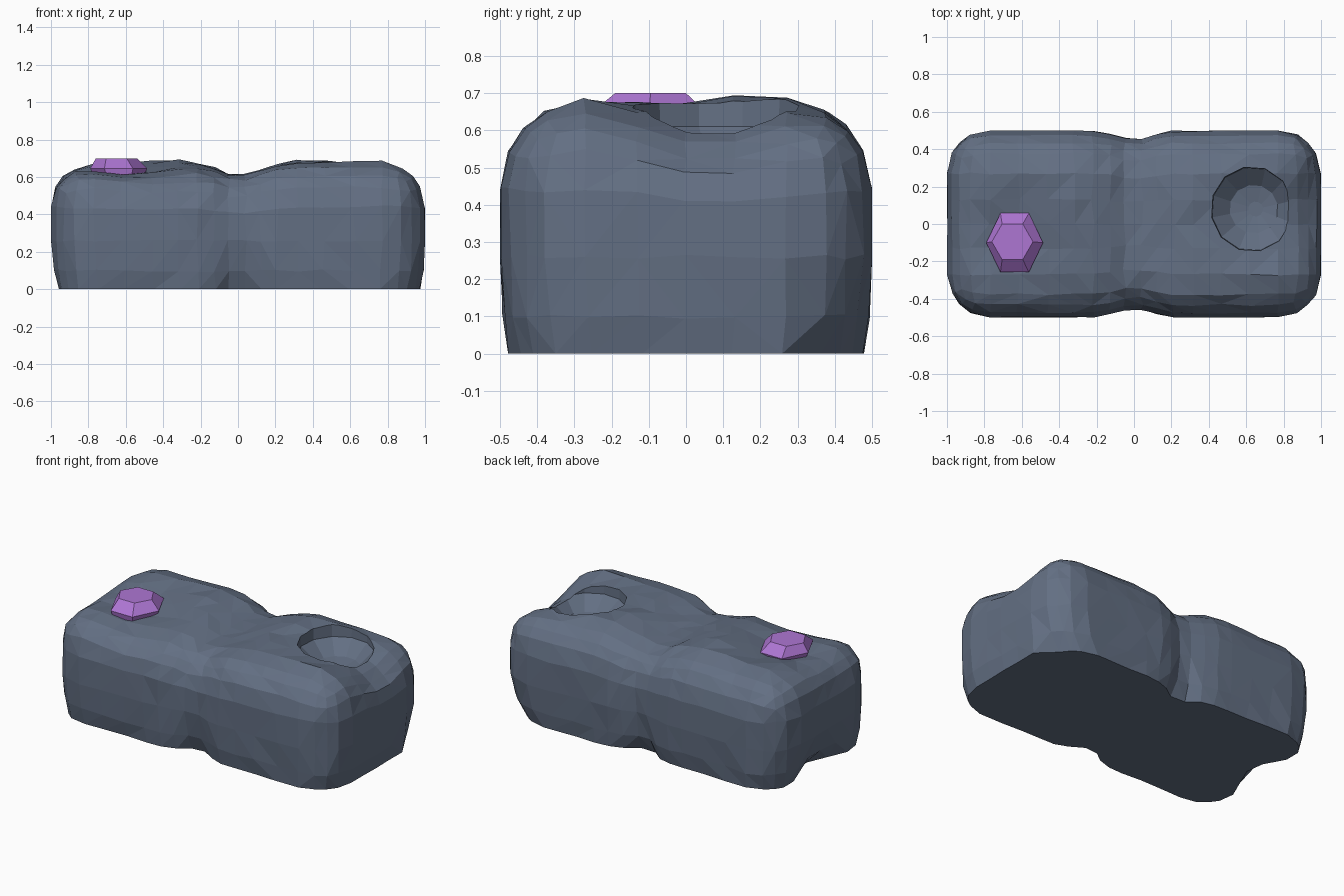
import bpy, bmesh, math, random
from mathutils import Vector

if "Cube" in bpy.data.objects:
    bpy.data.objects.remove(bpy.data.objects["Cube"])

random.seed(11)


def material(name, rgb):
    m = bpy.data.materials.new(name)
    m.diffuse_color = (*rgb, 1)
    m.use_nodes = True
    m.node_tree.nodes["Principled BSDF"].inputs["Base Color"].default_value = m.diffuse_color
    return m


STONE = material("slate stone", (0.125, 0.160, 0.228))
CRYSTAL = material("purple crystal", (0.42, 0.18, 0.65))


def finish(bm, name, mat):
    bmesh.ops.recalc_face_normals(bm, faces=bm.faces)
    me = bpy.data.meshes.new(name)
    bm.to_mesh(me)
    bm.free()
    me.materials.append(mat)
    ob = bpy.data.objects.new(name, me)
    bpy.context.collection.objects.link(ob)
    return ob


def bump(x, y, cx, cy, rx, ry):
    return math.exp(-((x - cx) / rx) ** 2 - ((y - cy) / ry) ** 2)


def shape(co):
    # round the box corners
    rad, top = 0.23, 0.67
    core = Vector((max(-1 + rad, min(1 - rad, co.x)),
                   max(-0.5 + rad, min(0.5 - rad, co.y)),
                   min(top - rad, co.z)))
    d = co - core
    if d.length > 1e-6:
        inside = co.z < 1e-4 and abs(co.x) < 0.999 and abs(co.y) < 0.499
        if not inside or d.length > rad:
            co = core + d.normalized() * rad
    x, y, z = co
    # pinched waist and tapered foot
    waist = math.exp(-(x / 0.125) ** 2)
    foot = max(0, 1 - z / 0.22) ** 1.5
    y *= 1 - waist * (0.10 + 0.09 * foot) - 0.055 * foot
    x *= 1 - 0.028 * foot
    # rolling top surface
    lift = (-0.062 * math.exp(-(x / 0.16) ** 2)
            + 0.026 * bump(x, y, -0.35, 0.2, 0.22, 0.22)
            - 0.066 * bump(x, y, -0.64, -0.14, 0.25, 0.26)
            + 0.020 * bump(x, y, 0.33, 0.20, 0.16, 0.16)
            + 0.020 * bump(x, y, 0.64, -0.25, 0.25, 0.12)
            + 0.012 * bump(x, y, 0.64, 0.28, 0.2, 0.12)
            - 0.085 * bump(x, y, 0.90, 0.08, 0.20, 0.22)
            - 0.030 * bump(x, y, -0.40, -0.4, 0.25, 0.2))
    z += lift * max(0, min(1, (z - 0.3) / 0.3))
    # hollow under the left end, cut base corner on the right
    low = max(0, 1 - z / 0.16)
    if x < -0.7:
        x += 0.13 * low * math.exp(-((y - 0.04) / 0.20) ** 2)
    if x > 0.7 and y > 0.3:
        x -= 0.08 * low
    # gentle irregularity
    j = 0.007
    x += random.uniform(-j, j) * (1.5 if abs(x) < 0.75 else 0.7)
    y += random.uniform(-j, j) * 0.8
    if z > 0.02:
        z += random.uniform(-j, j)
    return Vector((max(-1, min(1, x)), max(-0.5, min(0.5, y)), z))


# rock body: sliced box, rounded and shaped
bm = bmesh.new()
bmesh.ops.create_cube(bm, size=1)
for v in bm.verts:
    v.co = Vector((v.co.x * 2, v.co.y, (v.co.z + 0.5) * 0.67))
slices = {
    0: (-0.89, -0.77, -0.62, -0.46, -0.32, -0.22, -0.13, -0.05,
        0.04, 0.12, 0.21, 0.32, 0.46, 0.62, 0.77, 0.89),
    1: (-0.39, -0.27, -0.13, 0, 0.13, 0.27, 0.39),
    2: (0.1, 0.26, 0.44, 0.56),
}
for axis, cuts in slices.items():
    n = Vector((0, 0, 0))
    n[axis] = 1
    for c in cuts:
        bmesh.ops.bisect_plane(bm, geom=bm.verts[:] + bm.edges[:] + bm.faces[:],
                               plane_co=n * c, plane_no=n)
for v in bm.verts:
    v.co = shape(v.co.copy())
# one flat underside
base = [f for f in bm.faces if all(abs(v.co.z) < 1e-4 for v in f.verts)]
bmesh.ops.dissolve_faces(bm, faces=base)
bmesh.ops.triangulate(bm, faces=bm.faces[:], quad_method='SHORT_EDGE')
rock = finish(bm, "rock_body", STONE)


def loft(name, rings, sides, mat, turn=0.0):
    """Stacked polygon rings (cx, cy, rx, ry, z), capped at both ends."""
    bm = bmesh.new()
    loops = []
    for cx, cy, rx, ry, z in rings:
        loops.append([bm.verts.new((cx + rx * math.cos(turn + math.tau * i / sides),
                                    cy + ry * math.sin(turn + math.tau * i / sides), z))
                      for i in range(sides)])
    for a, b in zip(loops, loops[1:]):
        for i in range(sides):
            k = (i + 1) % sides
            bm.faces.new((a[i], a[k], b[k], b[i]))
    bm.faces.new(loops[0])
    bm.faces.new(loops[-1])
    return finish(bm, name, mat)


# bowl-shaped crater in the top
cutter = loft("crater_cutter", [(0.65, 0.08, 0.04, 0.04, 0.515), (0.64, 0.08, 0.13, 0.13, 0.53),
                                (0.632, 0.08, 0.218, 0.225, 0.61), (0.63, 0.08, 0.225, 0.235, 0.8)],
              12, STONE, 0.2)
mod = rock.modifiers.new("crater", 'BOOLEAN')
mod.operation = 'DIFFERENCE'
mod.solver = 'EXACT'
mod.object = cutter
bpy.context.view_layer.objects.active = rock
bpy.ops.object.modifier_apply(modifier=mod.name)
bpy.data.objects.remove(cutter)

# six-sided crystal set into the left lump
loft("crystal", [(-0.635, -0.10, 0.12, 0.165, 0.57), (-0.638, -0.10, 0.152, 0.182, 0.645),
                 (-0.65, -0.095, 0.11, 0.11, 0.70)], 6, CRYSTAL)
